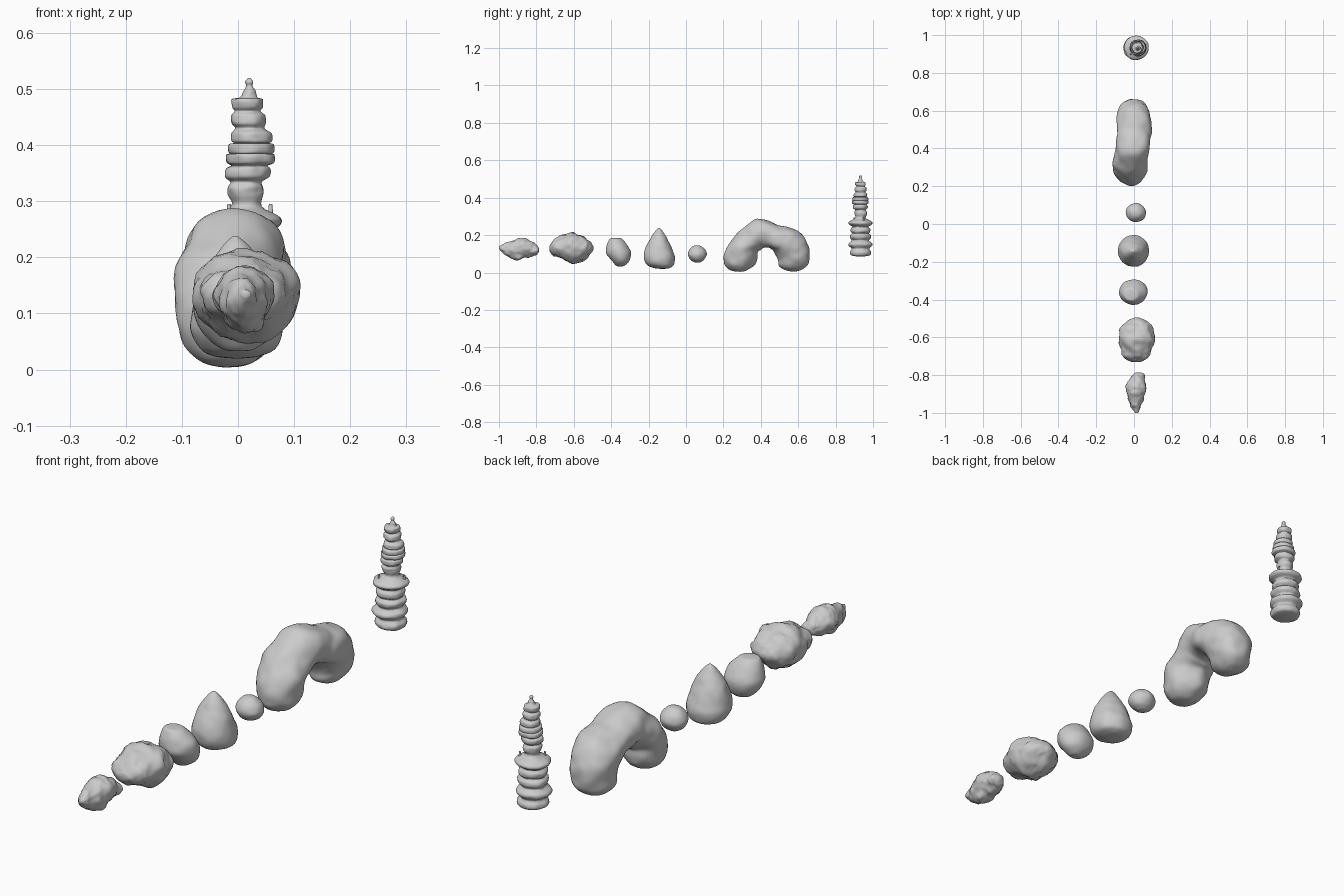
import bpy, bmesh, math
from mathutils import Vector, noise

SEG = 40


def catmull(a, b, c, d, t):
    return [0.5 * (2*q + (r-p)*t + (2*p - 5*q + 4*r - s)*t*t + (3*q - p - 3*r + s)*t**3)
            for p, q, r, s in zip(a, b, c, d)]


def loft(name, rings, amp=0.006, freq=16, sub=7):
    """Rings are (y1, z1, y2, z2, x_centre, x_half): two outline points plus a depth in x."""
    n, path = len(rings), []
    for i in range(n - 1):
        a, b, c, d = rings[max(i-1, 0)], rings[i], rings[i+1], rings[min(i+2, n-1)]
        path += [catmull(a, b, c, d, k / sub) for k in range(sub)]
    path.append(rings[-1])
    bm = bmesh.new()
    loops = []
    for y1, z1, y2, z2, xc, xh in path:
        mid = Vector((xc, (y1+y2)/2, (z1+z2)/2))
        up = Vector((0, (y1-y2)/2, (z1-z2)/2))
        loop = []
        for k in range(SEG):
            t = 2 * math.pi * k / SEG
            off = Vector((max(xh, 0.002) * math.cos(t), 0, 0)) + up * math.sin(t)
            p = mid + off
            w = noise.noise(p * freq) + 0.5 * noise.noise(p * freq * 2.3)
            if off.length > 0:
                p += off.normalized() * w * min(amp, off.length * 0.4)
            p.z = max(p.z, 0)
            loop.append(bm.verts.new(p))
        loops.append(loop)
    for l0, l1 in zip(loops, loops[1:]):
        for k in range(SEG):
            bm.faces.new((l0[k], l0[(k+1) % SEG], l1[(k+1) % SEG], l1[k]))
    # close both ends with a fan
    for loop in (loops[0], loops[-1]):
        c = bm.verts.new(sum((v.co for v in loop), Vector()) / SEG)
        for k in range(SEG):
            bm.faces.new((loop[k], loop[(k+1) % SEG], c))
    bmesh.ops.recalc_face_normals(bm, faces=bm.faces)
    me = bpy.data.meshes.new(name)
    bm.to_mesh(me)
    bm.free()
    for f in me.polygons:
        f.use_smooth = True
    ob = bpy.data.objects.new(name, me)
    bpy.context.collection.objects.link(ob)
    return ob


def along_y(rows):   # (y, top, bottom, x centre, x half)
    return [(y, zt, y, zb, xc, xh) for y, zt, zb, xc, xh in rows]


def along_z(rows):   # (z, y low, y high, x centre, x half)
    return [(yh, z, yl, z, xc, xh) for z, yl, yh, xc, xh in rows]


# Two craggy boulders at the front
loft("craggy_rock_small", along_y([
    (-1.0, .142, .128, .015, .008), (-.985, .15, .11, .013, .018), (-.955, .162, .09, .01, .03),
    (-.90, .178, .066, .012, .048), (-.865, .185, .078, .013, .052),
    (-.82, .16, .087, .016, .042), (-.795, .142, .10, .022, .028), (-.785, .128, .115, .024, .01)]),
    amp=0.009, freq=26)
loft("craggy_rock_large", along_y([
    (-.73, .145, .115, .01, .025), (-.715, .165, .10, .01, .05), (-.685, .187, .082, .01, .075),
    (-.61, .213, .05, .015, .093), (-.55, .196, .064, .015, .085),
    (-.51, .157, .10, .015, .045), (-.495, .138, .122, .015, .012)]),
    amp=0.011, freq=22)

# Three smooth pebbles
loft("round_pebble", along_z([
    (.184, -.39, -.36, -.02, .015), (.178, -.41, -.34, -.015, .04), (.14, -.425, -.31, -.005, .068),
    (.10, -.425, -.295, -.003, .075), (.06, -.395, -.305, 0, .06),
    (.037, -.375, -.33, 0, .03), (.033, -.36, -.345, 0, .01)]), amp=0.004, freq=14)
loft("teardrop_stone", along_z([
    (.237, -.149, -.139, -.005, .006), (.225, -.163, -.128, -.005, .02), (.19, -.186, -.108, -.003, .045),
    (.14, -.213, -.08, -.003, .07), (.08, -.225, -.06, -.003, .083),
    (.04, -.205, -.063, 0, .068), (.024, -.17, -.085, 0, .04), (.02, -.14, -.11, 0, .01)]),
    amp=0.005, freq=14)
loft("tiny_pebble", along_z([
    (.145, .05, .07, .01, .01), (.139, .035, .083, .01, .028), (.12, .016, .104, .01, .046),
    (.095, .01, .11, .01, .053), (.07, .022, .098, .01, .042),
    (.056, .042, .08, .01, .02), (.053, .055, .065, .01, .006)]), amp=0.003, freq=18)

# Natural arch swept from the near foot over to the far foot
loft("rock_arch", [
    (.26, .006, .29, .004, -.02, .015),
    (.225, .02, .325, .012, -.02, .05), (.203, .06, .375, .05, -.02, .078),
    (.22, .14, .38, .107, -.02, .092), (.283, .214, .40, .123, -.02, .093),
    (.38, .288, .417, .13, -.008, .086), (.50, .252, .45, .123, 0, .093),
    (.60, .214, .475, .10, 0, .094), (.66, .145, .492, .064, -.003, .082),
    (.656, .06, .505, .03, -.005, .07), (.63, .022, .55, .008, -.005, .04),
    (.60, .008, .58, .004, -.005, .01)], amp=0.01, freq=11)

# Tiered spire: bulging bands (z, radius, x centre) with a pinched neck between neighbours
bands = [(.105, .058, .012), (.15, .065, .008), (.192, .057, .012), (.226, .054, .01),
         (.264, .064, .013), (.318, .035, .014), (.351, .040, .016), (.376, .045, .021),
         (.394, .042, .023), (.414, .038, .024), (.446, .032, .018), (.475, .029, .017)]
prof = [(.085, .012, .018), (.09, .045, .016)]
for i, (z, r, x) in enumerate(bands):
    prof += [(z - .007, r * .96, x), (z + .007, r * .96, x)]
    if i + 1 < len(bands):
        z2, r2, x2 = bands[i + 1]
        prof.append(((z + z2) / 2, min(r, r2) * .8, (x + x2) / 2))
prof += [(.485, .016, .019), (.497, .01, .02), (.506, .006, .02), (.513, .009, .02), (.52, .003, .02)]
loft("tiered_spire", along_z([(z, .933 - r, .933 + r, x, r) for z, r, x in prof]),
     amp=0.004, freq=30, sub=4)

# Little finials standing on the spire's ledge
for i, (x, y) in enumerate(((.058, .95), (-.016, .90))):
    bpy.ops.mesh.primitive_cone_add(vertices=12, radius1=.007, radius2=.003, depth=.04,
                                    location=(x, y, .275))
    bpy.context.object.name = f"ledge_finial_{i + 1}"
    bpy.ops.object.shade_smooth_by_angle()
